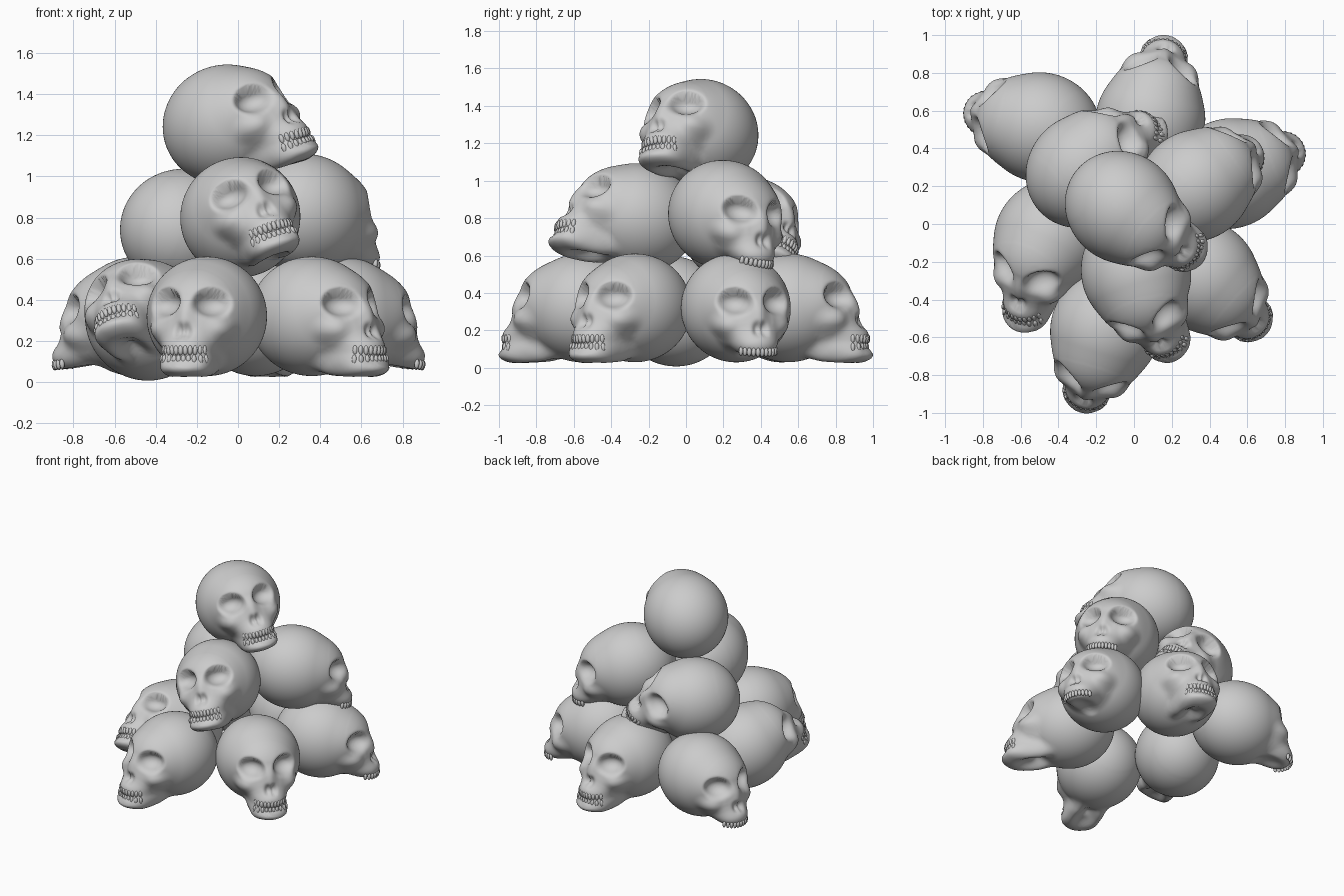
import bpy, bmesh
from math import sin, cos, radians, sqrt
from mathutils import Matrix, Vector

if "Cube" in bpy.data.objects:
    bpy.data.objects.remove(bpy.data.objects["Cube"])


# smooth blending of rounded volumes
def smin(a, b, k):
    h = max(k - abs(a - b), 0.0) / k
    return min(a, b) - h * h * k * 0.25


def ellipsoid(x, y, z, e):
    cx, cy, cz, rx, ry, rz = e
    px, py, pz = (x - cx) / rx, (y - cy) / ry, (z - cz) / rz
    k0 = sqrt(px * px + py * py + pz * pz)
    k1 = sqrt((px / rx) ** 2 + (py / ry) ** 2 + (pz / rz) ** 2)
    return k0 * (k0 - 1) / max(k1, 1e-6)


# volumes as centre and radii; the skull faces -y and is mirrored in x
BASE = [
    (0, -.005, 0, .29, .315, .29),         # cranium
    (0, -.165, .02, .22, .195, .20),       # forehead
    (0, -.25, -.09, .165, .145, .13),      # face
    (0, -.34, -.155, .112, .105, .075),    # upper jaw
    (.14, -.25, -.06, .06, .085, .05),     # cheekbone
    (0, -.335, -.02, .035, .055, .08),     # nose bridge
]
JAW = [
    (0, -.36, -.25, .114, .108, .046),     # chin
    (.08, -.26, -.225, .05, .15, .065),    # jaw side
]
HOLES = [
    (.134, -.335, .068, .097, .105, .07),  # eye socket
    (.018, -.405, -.07, .018, .03, .03),   # nostril
]
JAW_HOLLOW = (0, -.25, -.34, .08, .13, .085)
PALATE = (0, -.29, -.25, .075, .11, .05)


def field(p, solids, holes):
    x, y, z = abs(p[0]), p[1], p[2]
    d = 9.0
    for e in solids:
        d = smin(d, ellipsoid(x, y, z, e), .045)
    for e in holes:
        d = -smin(-d, ellipsoid(x, y, z, e), .03)
    return d


def surface_point(origin, direction, solids, holes):
    t = .62
    for _ in range(24):
        p = origin + direction * t
        d = field(p, solids, holes)
        if abs(d) < .0006:
            break
        t = max(t - d * .9, .02)
    return origin + direction * t


def make_skull_mesh(name, with_jaw):
    solids = BASE + (JAW if with_jaw else [])
    holes = HOLES + [JAW_HOLLOW if with_jaw else PALATE]
    bm = bmesh.new()
    # bone: a sphere pushed onto the blended surface
    bmesh.ops.create_icosphere(bm, subdivisions=6, radius=1)
    origin = Vector((0, -.12, -.04))
    for v in bm.verts:
        v.co = surface_point(origin, v.co.normalized(), solids, holes)
    # teeth rows
    rows = [(-.165, -.165, 11), (-.211, -.211, 10)] if with_jaw else [(-.165, -.193, 11)]
    for probe_z, z, count in rows:
        for i in range(count):
            a = radians(-72 + 144 * i / (count - 1))
            p = surface_point(Vector((0, -.35, probe_z)), Vector((sin(a), -cos(a), 0)),
                              solids, holes)
            m = (Matrix.Translation((p.x * .97, p.y + .004, z)) @ Matrix.Rotation(a, 4, 'Z')
                 @ Matrix.Diagonal((.0125, .012, .025, 1)))
            bmesh.ops.create_icosphere(bm, subdivisions=2, radius=1, matrix=m)
    bmesh.ops.recalc_face_normals(bm, faces=bm.faces)
    for f in bm.faces:
        f.smooth = True
    me = bpy.data.meshes.new(name)
    bm.to_mesh(me)
    bm.free()
    return me


full = make_skull_mesh("skull_with_jaw", True)
jawless = make_skull_mesh("skull_without_jaw", False)

# pile: name, mesh, centre, yaw, pitch up, roll
PILE = [
    ("base_front_skull", full, (-.15, -.55, .32), -17, 0, 0),
    ("base_right_front_skull", full, (.355, -.27, .32), 48, 0, 0),
    ("base_left_front_skull", full, (-.445, -.065, .30), -30, 25, 22),
    ("base_left_back_skull", jawless, (-.485, .51, .32), -104, -6, 0),
    ("base_right_back_skull", jawless, (.50, .265, .32), 110, -6, 0),
    ("base_back_skull", full, (.085, .54, .32), 168, 0, 0),
    ("middle_front_skull", full, (.01, -.25, .80), 15, 15, 16),
    ("middle_left_skull", full, (-.275, .28, .745), 138, 8, -30),
    ("middle_right_skull", jawless, (.32, .20, .82), 125, -10, -6),
    ("top_skull", full, (-.065, .09, 1.25), 51, 16, 10),
]
for name, mesh, centre, yaw, pitch, roll in PILE:
    ob = bpy.data.objects.new(name, mesh)
    bpy.context.collection.objects.link(ob)
    ob.matrix_world = (Matrix.Translation(centre) @ Matrix.Rotation(radians(yaw), 4, 'Z')
                       @ Matrix.Rotation(radians(-pitch), 4, 'X')
                       @ Matrix.Rotation(radians(-roll), 4, 'Y'))
